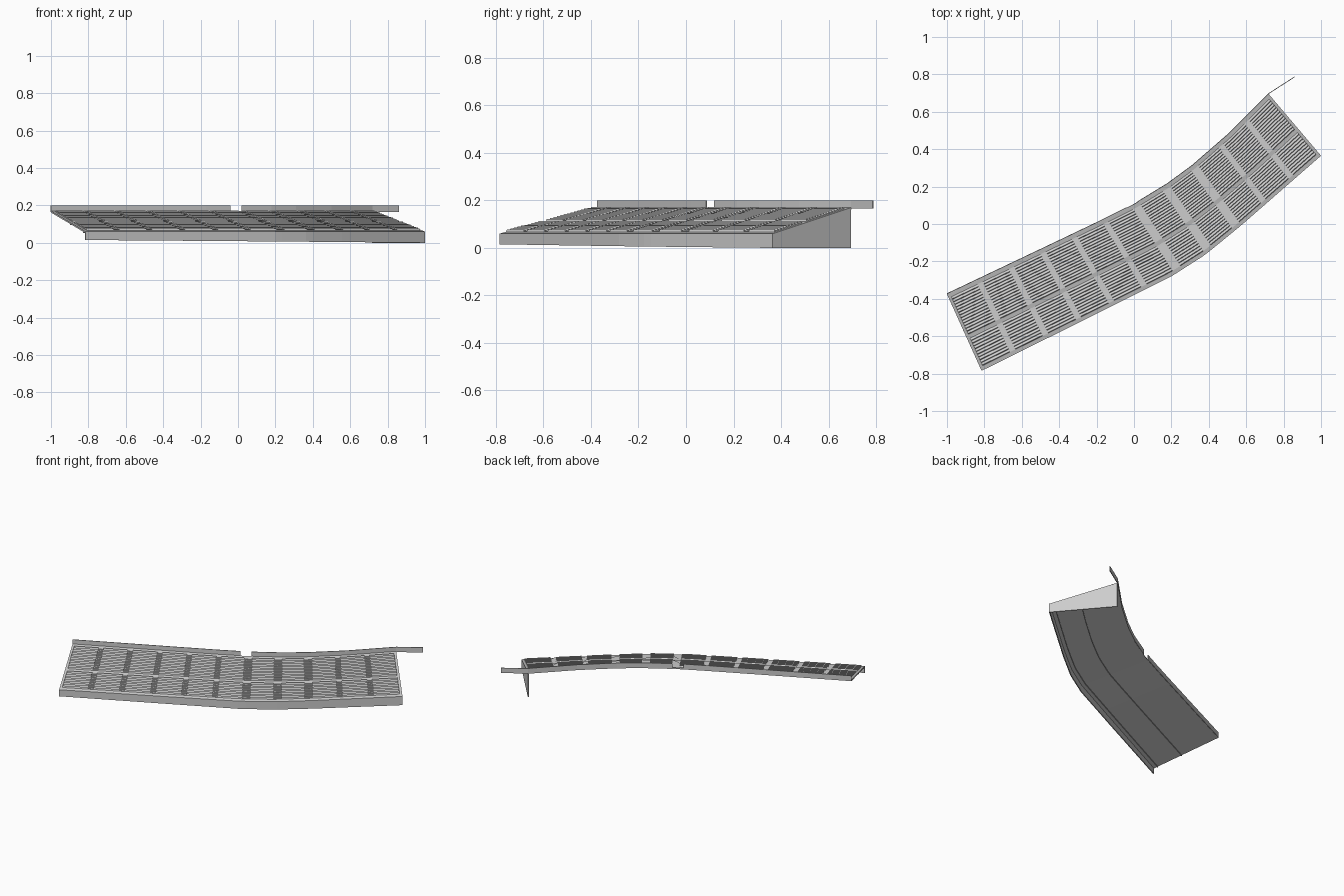
import bpy
from mathutils import Vector

cube = bpy.data.objects.get("Cube")
if cube:
    bpy.data.objects.remove(cube, do_unlink=True)

# One pale concrete for the whole stand
GREY = (0.604, 0.604, 0.604, 1)
CONCRETE = bpy.data.materials.new("light grey concrete")
CONCRETE.use_nodes = True
CONCRETE.diffuse_color = GREY
CONCRETE.node_tree.nodes["Principled BSDF"].inputs["Base Color"].default_value = GREY

# Plan outlines of the low front edge and the high back edge
FRONT = [Vector(p) for p in ((-0.815, -0.785), (-0.2, -0.48), (0.0, -0.38), (0.2, -0.28),
                             (0.38, -0.165), (0.57, -0.01), (1.0, 0.365))]
BACK = [Vector(p) for p in ((-1, -0.375), (-0.4, -0.09), (-0.17, 0.02), (0, 0.105),
                            (0.18, 0.215), (0.31, 0.31), (0.5, 0.475), (0.72, 0.695))]
BLOCKS = 11
LOW, HIGH = 0.06, 0.17


def along(path, s):
    """Point on a path at block number s."""
    d = s / BLOCKS * sum((b - a).length for a, b in zip(path, path[1:]))
    for a, b in zip(path, path[1:]):
        step = (b - a).length
        if d <= step + 1e-6:
            return a.lerp(b, d / step)
        d -= step
    return path[-1]


def spot(s, t, lift=0.0):
    """Point on the sloping deck: s along it, t from front to back."""
    p = along(FRONT, s).lerp(along(BACK, s), t)
    return (p.x, p.y, LOW + (HIGH - LOW) * t + lift)


def build(name, verts, faces, thick=0.0):
    mesh = bpy.data.meshes.new(name)
    mesh.from_pydata(verts, [], faces)
    mesh.materials.append(CONCRETE)
    obj = bpy.data.objects.new(name, mesh)
    bpy.context.collection.objects.link(obj)
    if thick:
        mod = obj.modifiers.new("thickness", "SOLIDIFY")
        mod.thickness = thick
        mod.offset = -1


def strip(name, bottom, top, thick):
    """Sheet between two matching rows of points."""
    n = len(bottom)
    faces = [(i, i + 1, n + i + 1, n + i) for i in range(n - 1)]
    build(name, bottom + top, faces, thick)


# Sloping deck
STATIONS = [i / 4 for i in range(BLOCKS * 4 + 1)]
strip("deck", [spot(s, 0) for s in STATIONS], [spot(s, 1) for s in STATIONS], 0.008)

# Front wall, its foot falling slightly towards the left end
strip("front_wall",
      [spot(s, 0)[:2] + (0.015 * (1 - s / BLOCKS),) for s in STATIONS],
      [spot(s, 0) for s in STATIONS], 0.006)

# Closed end wall
f, b = spot(BLOCKS, 0), spot(BLOCKS, 1)
strip("end_wall", [(f[0], f[1], 0), (b[0], b[1], 0)], [f, b], 0.006)

# Shallow ribs under the deck, below the walkway and behind the front wall
for label, t in (("walkway", 0.43), ("front", 0.06)):
    strip("under_rib_" + label, [spot(s, t, -0.013) for s in STATIONS],
          [spot(s, t, -0.007) for s in STATIONS], 0.006)


# Back parapet in two lengths, the second running past the deck
def back_at(x):
    for p, q in zip(BACK, BACK[1:]):
        if x <= q.x:
            return p.lerp(q, (x - p.x) / (q.x - p.x))


def parapet(name, x0, x1, extra=()):
    pts = [back_at(x0)] + [p for p in BACK if x0 < p.x < x1] + [back_at(x1)]
    pts += [Vector(p) for p in extra]
    strip(name, [(p.x, p.y, 0.165) for p in pts], [(p.x, p.y, 0.2) for p in pts], 0.004)


parapet("back_parapet_right", -1, -0.04)
parapet("back_parapet_left", 0.02, 0.72, [(0.86, 0.785)])


def rows(name, spans, t0, t1, count, lean, height):
    """Rows across each span: a raised front edge with a surface behind it."""
    verts, faces = [], []
    pitch = (t1 - t0) / count
    cuts = 3
    for start, end in spans:
        for row in range(count):
            t = t0 + row * pitch
            base = len(verts)
            for c in range(cuts + 1):
                s = start + (end - start) * c / cuts
                verts += [spot(s, t, 0.001), spot(s, t + lean * pitch, 0.001 + height),
                          spot(s, t + pitch, 0.001)]
            for c in range(cuts):
                for a in (base + 3 * c, base + 3 * c + 1):
                    faces.append((a, a + 3, a + 4, a + 1))
            # End caps of the row
            last = base + 3 * cuts
            faces += [(base, base + 1, base + 2), (last, last + 2, last + 1)]
    build(name, verts, faces)


# Aisles widen where the stand bends
gap = [0.13 if 6 <= i <= 8 else 0.085 for i in range(BLOCKS + 1)]
seats = [(i + gap[i], i + 1 - gap[i + 1]) for i in range(BLOCKS)]
aisles = [(i - gap[i], i + gap[i]) for i in range(1, BLOCKS)]

# Seating and aisle steps in the two tiers
for tier, t0, t1, count in (("lower", 0.05, 0.41, 10), ("upper", 0.46, 0.95, 14)):
    rows(tier + "_seating", seats, t0, t1, count, 0.25, 0.01)
    rows(tier + "_aisle_steps", aisles, t0, t1, count, 0, (HIGH - LOW) * (t1 - t0) / count)
